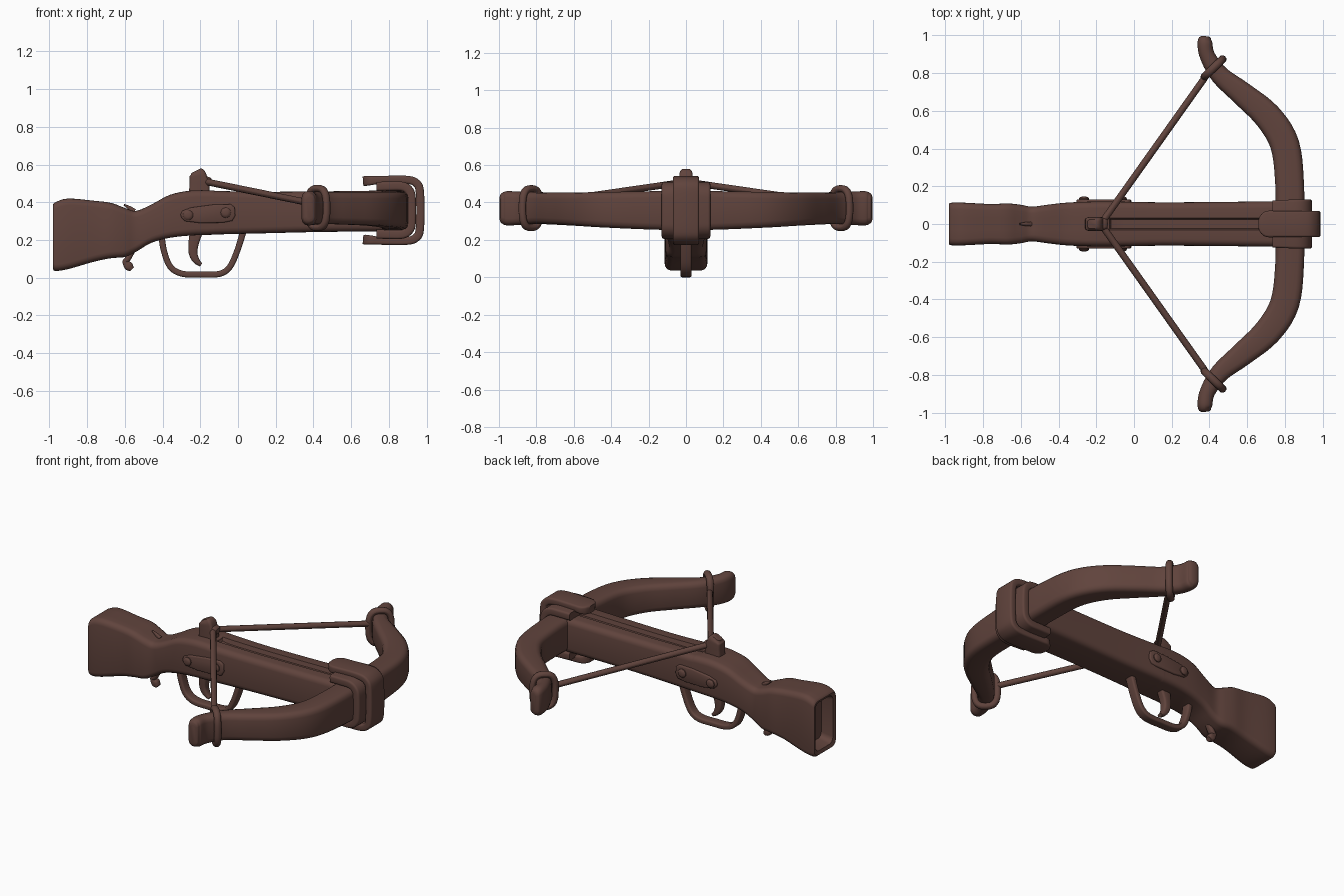
import bpy, bmesh, math
from mathutils import Vector

if "Cube" in bpy.data.objects:
    bpy.data.objects.remove(bpy.data.objects["Cube"])

brown = bpy.data.materials.new("dark_brown_wood")
brown.diffuse_color = (0.118, 0.057, 0.046, 1)
brown.use_nodes = True
brown.node_tree.nodes["Principled BSDF"].inputs["Base Color"].default_value = brown.diffuse_color


def finish(name, bm, angle=40):
    bmesh.ops.recalc_face_normals(bm, faces=bm.faces)
    me = bpy.data.meshes.new(name)
    bm.to_mesh(me)
    bm.free()
    me.materials.append(brown)
    me.shade_smooth()
    me.set_sharp_from_angle(angle=math.radians(angle))
    ob = bpy.data.objects.new(name, me)
    bpy.context.collection.objects.link(ob)
    return ob


def loft(name, rings, closed=False, angle=40):
    bm = bmesh.new()
    vs = [[bm.verts.new(p) for p in r] for r in rings]
    n, m = len(vs), len(vs[0])
    for i in range(n if closed else n - 1):
        a, b = vs[i], vs[(i + 1) % n]
        for j in range(m):
            k = (j + 1) % m
            bm.faces.new((a[j], a[k], b[k], b[j]))
    if not closed:
        bm.faces.new(vs[0])
        bm.faces.new(vs[-1])
    return finish(name, bm, angle)


def smooth(pts, n=5):
    """Catmull-Rom through tuples of any length."""
    out = []
    for i in range(len(pts) - 1):
        p0, p1, p2, p3 = (pts[max(i - 1, 0)], pts[i], pts[i + 1],
                          pts[min(i + 2, len(pts) - 1)])
        for s in range(n):
            t = s / n
            out.append(tuple(0.5 * (2 * b + (c - a) * t + (2 * a - 5 * b + 4 * c - d) * t * t
                                    + (3 * b - a - 3 * c + d) * t ** 3)
                             for a, b, c, d in zip(p0, p1, p2, p3)))
    out.append(tuple(pts[-1]))
    return out


def rounded(hw, hh, r, seg=3):
    """Rounded rectangle outline."""
    r = min(r, hw * 0.999, hh * 0.999)
    out = []
    for q, (sx, sy) in enumerate(((1, 1), (-1, 1), (-1, -1), (1, -1))):
        for s in range(seg + 1):
            a = math.pi / 2 * (q + s / seg)
            out.append((sx * (hw - r) + r * math.cos(a), sy * (hh - r) + r * math.sin(a)))
    return out


def sweep(name, path, side, r=0.01, closed=False, angle=40):
    """path: (x, y, z, half thickness, half width along side)."""
    side = Vector(side).normalized()
    P = [Vector(p[:3]) for p in path]
    n = len(P)
    rings = []
    for i, p in enumerate(path):
        a = P[i - 1] if (i or closed) else P[i]
        b = P[(i + 1) % n] if (i < n - 1 or closed) else P[i]
        nor = (b - a).normalized().cross(side).normalized()
        rings.append([P[i] + nor * u + side * v for u, v in rounded(p[3], p[4], r)])
    return loft(name, rings, closed, angle)


def side_strip(name, pts, r=0.01, n=5):
    """Strip in the x-z plane: (x, z, half thickness, half width)."""
    return sweep(name, [(p[0], 0, p[1], p[2], p[3]) for p in smooth(pts, n)], (0, 1, 0), r)


# Stock: x, top, bottom, half width, groove depth
def stock_ring(x, t, b, w, g):
    r = min(0.035, w * 0.4)
    half = [(w - r, b)]
    for cz, a0 in ((b + r, -90), (t - r, 0)):
        for s in range(1 if a0 else 0, 5):
            a = math.radians(a0 + 90 * s / 4)
            half.append((w - r + r * math.cos(a), cz + r * math.sin(a)))
    half += [(0.032, t), (0.024, t - g)]
    return [(x, y, z) for y, z in half] + [(x, -y, z) for y, z in reversed(half)]


stock = [(-0.982, .388, .045, .108, 0), (-0.965, .402, .036, .113, 0), (-0.90, .42, .046, .113, 0),
         (-0.76, .408, .086, .106, 0), (-0.67, .396, .104, .109, 0), (-0.60, .37, .110, .102, 0),
         (-0.54, .355, .138, .092, 0), (-0.46, .388, .185, .102, 0), (-0.36, .440, .212, .113, 0),
         (-0.25, .462, .224, .118, 0), (-0.14, .463, .228, .119, .001), (-0.10, .460, .23, .119, .025),
         (0.15, .456, .236, .115, .025), (0.45, .458, .243, .117, .025), (0.75, .462, .245, .12, .025),
         (0.905, .462, .245, .12, .02)]
recess = [(-0.90, .36, .085, .078, 0), (-0.975, .372, .065, .088, 0)]
loft("stock", [stock_ring(*s) for s in recess + smooth(stock, 4)])

# Bow limbs: one sweep from tip to tip
limb = [(.825, 0, .357, .076, .105), (.826, .2, .358, .076, .102), (.80, .42, .361, .077, .095),
        (.71, .57, .365, .074, .089), (.575, .69, .368, .063, .086), (.455, .79, .37, .05, .085),
        (.39, .89, .369, .041, .089), (.376, .96, .369, .039, .091), (.379, .988, .369, .03, .078),
        (.380, .996, .369, .016, .06)]
whole = [(x, -y, z, a, b) for x, y, z, a, b in reversed(limb[1:])] + limb
sweep("bow_limbs", smooth(whole, 5), (0, 0, 1), 0.035)

# Clamp at the front: wide inner band and narrow outer band
side_strip("inner_clamp_band", [(.735, .484, .024, .125), (.80, .486, .024, .128), (.875, .484, .024, .13),
                                (.912, .455, .024, .13), (.92, .40, .024, .13), (.92, .31, .024, .13),
                                (.912, .26, .024, .13), (.875, .232, .024, .13), (.80, .230, .024, .128),
                                (.735, .232, .024, .125)], 0.012)
upper = [(.663, .512, .024, .03), (.676, .513, .026, .052), (.705, .515, .024, .069),
         (.76, .519, .021, .07), (.89, .520, .021, .07), (.945, .502, .022, .07), (.965, .45, .022, .07)]
side_strip("outer_clamp_band", upper + [(x, .715 - z, a, b) for x, z, a, b in reversed(upper)], 0.012)

# Trigger guard and trigger
side_strip("trigger_guard", [(-.405, .215, .017, .03), (-.392, .14, .016, .03), (-.36, .06, .016, .03),
                             (-.30, .022, .016, .03), (-.20, .017, .016, .03), (-.10, .020, .016, .03),
                             (-.045, .055, .016, .03), (-.005, .14, .016, .03), (.028, .245, .017, .03)], 0.01)
side_strip("trigger", [(-.222, .24, .034, .026), (-.236, .18, .027, .026), (-.238, .13, .023, .024),
                       (-.222, .092, .018, .022), (-.196, .068, .010, .018)], 0.012)

# Sling hook under the wrist and splinter above it
side_strip("sling_hook", [(-.555, .15, .014, .02), (-.585, .10, .016, .022), (-.598, .085, .015, .02),
                          (-.58, .062, .024, .022), (-.562, .045, .014, .018)], 0.014)
side_strip("wrist_splinter", [(-.55, .352, .014, .012), (-.575, .37, .01, .01), (-.605, .388, .004, .005)], 0.008)

# String catch
side_strip("string_catch", [(-.205, .44, .055, .036), (-.205, .49, .053, .036), (-.21, .525, .048, .036),
                            (-.215, .552, .042, .034), (-.222, .568, .028, .024)], 0.015)
side_strip("catch_lip", [(-.21, .508, .03, .03), (-.16, .508, .028, .03), (-.142, .506, .018, .022)], 0.014)

for s, tag in ((1, "left"), (-1, "right")):
    # String and its loop round the limb
    a, b = Vector((-.165, s * .015, .508)), Vector((.375, s * .775, .398))
    pts = [a.lerp(b, t / 6) for t in range(7)]
    sweep("string_" + tag, [(*p, .018, .018) for p in pts], (0, 0, 1), 0.018)
    loop = []
    for i in range(32):
        t = 2 * math.pi * i / 32
        c, z = math.cos(t), math.sin(t)
        u = .067 * math.copysign(abs(c) ** .7, c)
        v = .104 * math.copysign(abs(z) ** .7, z)
        loop.append((.422 + u * .72, s * (.828 + u * .70), .37 + v, .019, .021))
    sweep("string_loop_" + tag, loop, (.70, -s * .72, 0), 0.02, True)

    # Side plate with two pins
    bm = bmesh.new()
    outline = [(-.305, .335), (-.295, .355), (-.25, .372), (-.13, .388), (-.04, .390), (-.018, .375),
               (-.014, .33), (-.03, .302), (-.08, .292), (-.20, .290), (-.28, .300), (-.30, .318)]
    f = bm.faces.new([bm.verts.new((x, s * .10, z)) for x, z in outline])
    ext = bmesh.ops.extrude_face_region(bm, geom=[f])["geom"]
    bmesh.ops.translate(bm, vec=(0, s * .03, 0), verts=[g for g in ext if isinstance(g, bmesh.types.BMVert)])
    rim = [e for e in bm.edges if all(abs(v.co.y) > .12 for v in e.verts)]
    bmesh.ops.bevel(bm, geom=rim, offset=.007, segments=2, affect='EDGES', profile=.5)
    finish("side_plate_" + tag, bm, 50)
    for x, z, r in ((-.265, .332, .027), (-.065, .345, .027)):
        rings = [[(x + q * math.cos(k * math.pi / 8), s * y, z + q * math.sin(k * math.pi / 8))
                  for k in range(16)] for y, q in ((.11, r), (.136, r), (.142, r * .8), (.145, r * .4))]
        loft("plate_pin_" + tag, rings)
